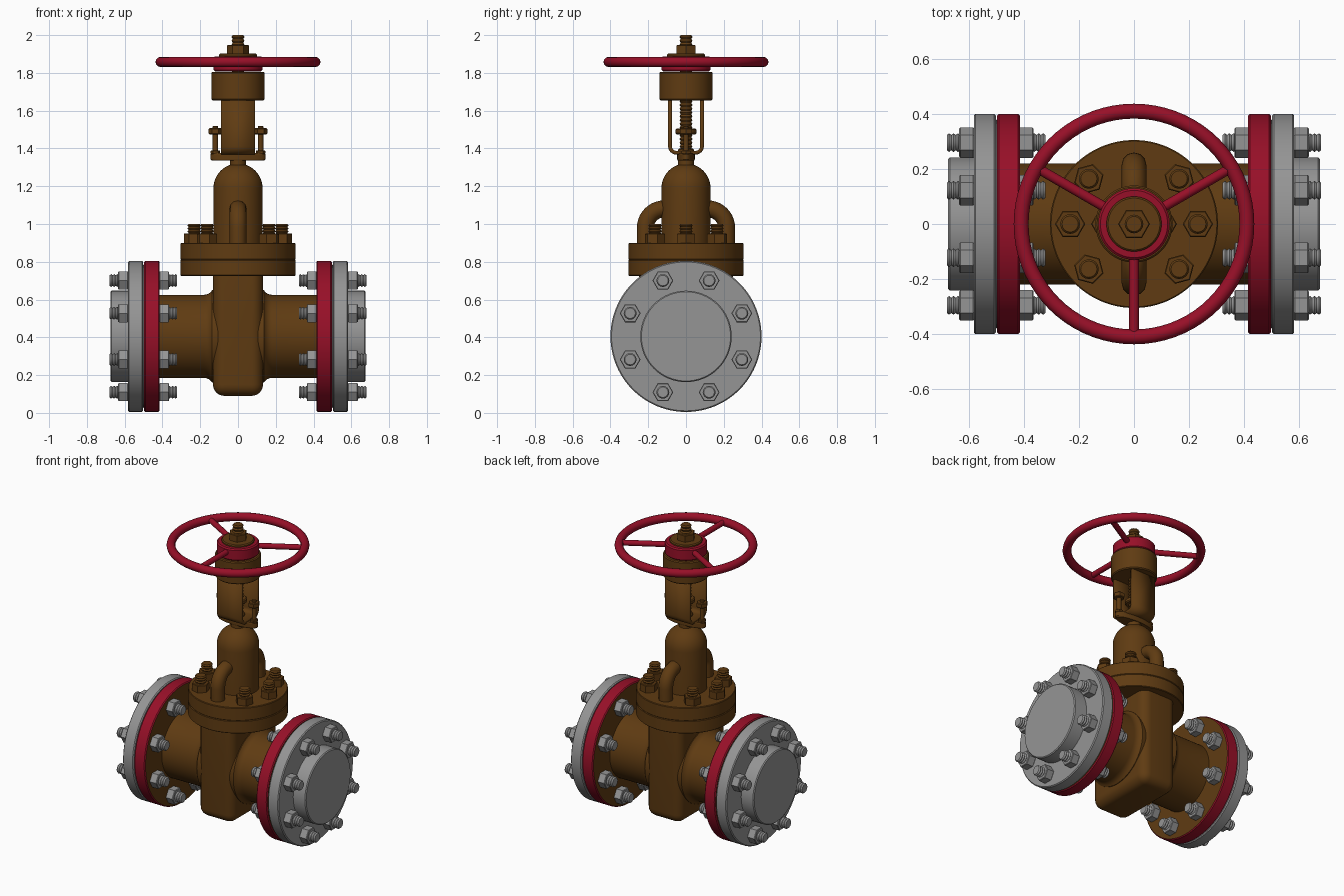
import bpy, bmesh
from math import sin, cos, pi, radians
from mathutils import Matrix, Vector

if "Cube" in bpy.data.objects:
    bpy.data.objects.remove(bpy.data.objects["Cube"])


def material(name, rgb):
    m = bpy.data.materials.new(name)
    m.use_nodes = True
    m.diffuse_color = (*rgb, 1)
    m.node_tree.nodes["Principled BSDF"].inputs["Base Color"].default_value = (*rgb, 1)
    return m


BRONZE = material("bronze brown", (0.115, 0.044, 0.006))
RED = material("wheel red", (0.31, 0.005, 0.021))
STEEL = material("steel grey", (0.30, 0.30, 0.30))
AXIS_Z = 0.405  # height of the pipe axis


def finish(name, bm, mat, loc=(0, 0, 0), rot=(0, 0, 0)):
    bmesh.ops.recalc_face_normals(bm, faces=bm.faces)
    mesh = bpy.data.meshes.new(name)
    bm.to_mesh(mesh)
    bm.free()
    obj = bpy.data.objects.new(name, mesh)
    bpy.context.collection.objects.link(obj)
    obj.location, obj.rotation_euler = loc, rot
    mesh.materials.append(mat)
    bpy.ops.object.select_all(action='DESELECT')
    obj.select_set(True)
    bpy.context.view_layer.objects.active = obj
    bpy.ops.object.shade_smooth_by_angle(angle=radians(35))
    return obj


def lathe(name, profile, mat, sides=64, **place):
    """Revolve (radius, height) points round local z and cap both ends."""
    bm = bmesh.new()
    rings = [[bm.verts.new((r * cos(2 * pi * i / sides), r * sin(2 * pi * i / sides), h))
              for i in range(sides)] for r, h in profile]
    for a, b in zip(rings, rings[1:]):
        for i in range(sides):
            j = (i + 1) % sides
            bm.faces.new((a[i], a[j], b[j], b[i]))
    bm.faces.new(rings[0])
    bm.faces.new(rings[-1])
    return finish(name, bm, mat, **place)


def disc(name, r, lo, hi, mat, sides=64, edge=0.006, **place):
    return lathe(name, [(r - edge, lo), (r, lo + edge), (r, hi - edge), (r - edge, hi)],
                 mat, sides, **place)


def thread(name, r, lo, hi, mat, pitch=0.016, **place):
    n = round((hi - lo) / pitch)
    step = (hi - lo) / n
    pts = [(r * 0.82, lo)]
    for k in range(n):
        pts += [(r, lo + (k + 0.5) * step), (r * 0.82, lo + (k + 1) * step)]
    return lathe(name, pts, mat, 16, **place)


def nut(name, r, lo, hi, mat, **place):
    return disc(name, r, lo, hi, mat, 6, 0.004, **place)


def tube(name, points, r, mat, cyclic=False):
    """Round bar along a path."""
    curve = bpy.data.curves.new(name, 'CURVE')
    curve.dimensions = '3D'
    curve.bevel_depth, curve.bevel_resolution = r, 4
    curve.use_fill_caps = True
    sp = curve.splines.new('POLY')
    sp.points.add(len(points) - 1)
    for p, co in zip(sp.points, points):
        p.co = (*co, 1)
    sp.use_cyclic_u = cyclic
    sp.use_smooth = True
    obj = bpy.data.objects.new(name, curve)
    bpy.context.collection.objects.link(obj)
    curve.materials.append(mat)
    return obj


# Gate body: rounded block
bm = bmesh.new()
bmesh.ops.create_cube(bm, size=1, matrix=Matrix.Translation((0, 0, 0.415))
                      @ Matrix.Diagonal((0.265, 0.5, 0.65, 1)))
soft = [e for e in bm.edges if min(v.co.z for v in e.verts) < 0.2]
bmesh.ops.bevel(bm, geom=soft, offset=0.06, segments=6, profile=0.5, affect='EDGES')
finish("gate_body", bm, BRONZE)

# Pipe ends, flanges, blind flanges and their bolts
for s, side in ((1, "left"), (-1, "right")):
    along = dict(loc=(0, 0, AXIS_Z), rot=(0, s * pi / 2, 0))
    fillet = [(0.27 - 0.05 * sin(a), 0.18 - 0.05 * cos(a))
              for a in (k * pi / 12 for k in range(7))]
    lathe(side + "_pipe", [(0.22, 0)] + [(min(r, 0.245), h) for r, h in fillet]
          + [(0.22, 0.42)], BRONZE, **along)
    flange = disc(side + "_flange", 0.4, 0.415, 0.497, BRONZE, 96, **along)
    flange.data.materials.append(RED)
    for p in flange.data.polygons:
        if abs(p.normal.z) < 0.9:
            p.material_index = 1
    disc(side + "_gasket", 0.38, 0.49, 0.505, STEEL, **along)
    disc(side + "_blind_flange", 0.4, 0.502, 0.582, STEEL, 96, **along)
    disc(side + "_end_hub", 0.242, 0.57, 0.675, STEEL, **along)
    for k in range(8):
        a = radians(22.5 + 45 * k)
        at = dict(loc=(0, 0.32 * cos(a), AXIS_Z + 0.32 * sin(a)), rot=(0, s * pi / 2, 0))
        # a hexagon corner points sideways
        hexed = dict(loc=at["loc"], rot=(pi / 2, s * pi / 2, 0))
        hexed["rot"] = (Matrix.Rotation(s * pi / 2, 3, 'Y') @ Matrix.Rotation(pi / 2, 3, 'Z')).to_euler()
        thread(side + "_stud", 0.034, 0.322, 0.68, STEEL, **at)
        nut(side + "_outer_nut", 0.055, 0.58, 0.635, STEEL, **hexed)
        nut(side + "_inner_nut", 0.055, 0.365, 0.418, STEEL, **hexed)

# Bonnet flanges and dome
disc("body_top_flange", 0.305, 0.725, 0.811, BRONZE, 96, 0.004)
disc("bonnet_flange", 0.305, 0.811, 0.9, BRONZE, 96, 0.004)
dome = [(0.13 * cos(a), 1.19 + 0.13 * sin(a)) for a in (k * pi / 20 for k in range(10))]
lathe("bonnet_dome", [(0.13, 0.89)] + dome + [(0.005, 1.32)], BRONZE)

# Bonnet bolts, skipping the two places taken by the side tubes
for k in (0, 1, 3, 4, 5, 7):
    a = k * pi / 4
    at = dict(loc=(0.232 * cos(a), 0.232 * sin(a), 0), rot=(0, 0, a))
    nut("bonnet_nut", 0.055, 0.895, 0.95, BRONZE, **at)
    thread("bonnet_stud", 0.036, 0.89, 1.0, BRONZE, **at)

# Bent side tubes, front and back
for s, side in ((-1, "front"), (1, "back")):
    bend = [(0, s * (0.115 + 0.1 * cos(a)), 0.98 + 0.1 * sin(a))
            for a in (k * pi / 20 for k in range(11))]
    tube(side + "_bypass_tube", [(0, s * 0.215, 0.88)] + bend + [(0, s * 0.06, 1.08)],
         0.045, BRONZE)

# Gland with its two bolts
plate = disc("gland_plate", 0.145, 1.335, 1.375, BRONZE, 48)
plate.scale.y = 0.32
disc("gland_neck", 0.042, 1.30, 1.40, BRONZE, 32)
disc("stem_collar", 0.055, 1.475, 1.505, BRONZE, 32)
for x in (-0.12, 0.12):
    at = dict(loc=(x, 0, 0))
    disc("gland_bolt", 0.014, 1.36, 1.52, BRONZE, 16, 0.003, **at)
    nut("gland_nut", 0.036, 1.475, 1.507, BRONZE, **at)
    nut("gland_nut_low", 0.026, 1.37, 1.39, BRONZE, **at)

# Yoke: flat strap bent to a U
half = [(0.085, 1.67)] + [(0.05 + 0.035 * cos(a), 1.412 - 0.035 * sin(a))
                          for a in (k * pi / 12 for k in range(7))]
path = half + [(-y, z) for y, z in reversed(half)]
bm = bmesh.new()
rows = [[bm.verts.new((x, y, z)) for x in (-0.09, 0.09)] for y, z in path]
for a, b in zip(rows, rows[1:]):
    bm.faces.new((a[0], a[1], b[1], b[0]))
yoke = finish("yoke_strap", bm, BRONZE)
thick = yoke.modifiers.new("thickness", 'SOLIDIFY')
thick.thickness, thick.offset = 0.02, 0

# Stem, yoke cap and top nut
thread("threaded_stem", 0.034, 1.38, 2.0, BRONZE, pitch=0.02)
disc("yoke_cap", 0.14, 1.655, 1.806, BRONZE)
disc("wheel_washer", 0.1, 1.87, 1.902, BRONZE)
nut("wheel_nut", 0.058, 1.895, 1.948, BRONZE)

# Handwheel
disc("wheel_hub", 0.13, 1.808, 1.888, RED, edge=0.008)
tube("wheel_rim", [(0.41 * cos(2 * pi * k / 72), 0.41 * sin(2 * pi * k / 72), 1.858)
                   for k in range(72)], 0.027, RED, cyclic=True)
for deg in (30, 150, 270):
    d = Vector((cos(radians(deg)), sin(radians(deg)), 0))
    up = Vector((0, 0, 1.858))
    tube("wheel_spoke", [d * 0.1 + up, d * 0.41 + up], 0.018, RED)
